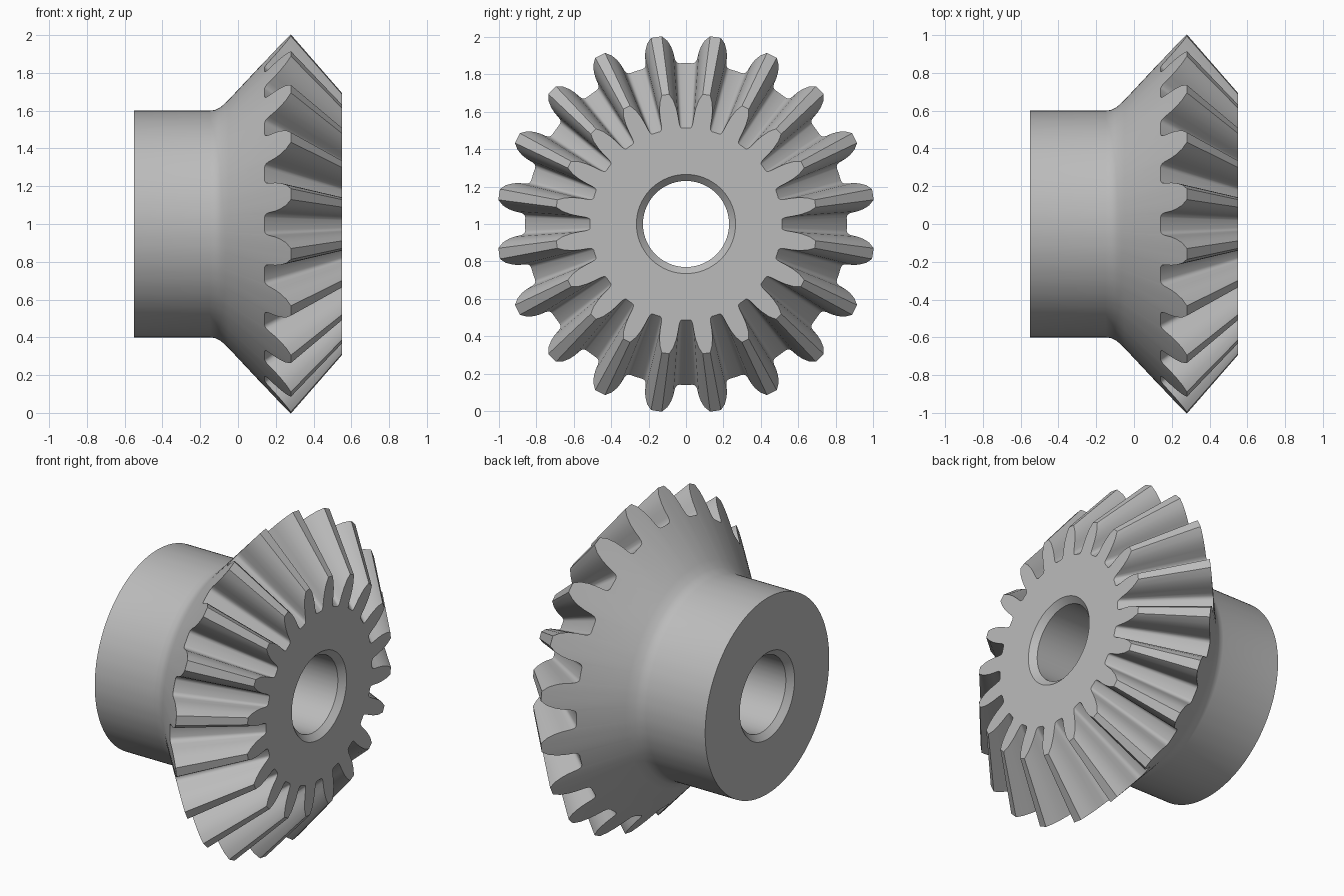
import bpy, bmesh
from math import sin, cos, radians

if "Cube" in bpy.data.objects:
    bpy.data.objects.remove(bpy.data.objects["Cube"], do_unlink=True)

TEETH = 20
PITCH = 360 / TEETH
APEX_X = 1.155      # point where all tooth lines converge
FRONT_X = 0.55      # flat front face

# half tooth: (degrees from tooth centre, height 0 root .. 1 tip)
half = [(6.8, 0), (6.0, .02), (5.45, .07), (5.1, .17), (4.75, .4),
        (4.2, .6), (3.2, .82), (1.65, 1)]
tooth = [(-PITCH / 2, 0)] + [(-a, h) for a, h in half] + [(a, h) for a, h in reversed(half)]
outline = [(radians(PITCH * (k + .5) + a), h) for k in range(TEETH) for a, h in tooth]


def point(x, r, a):
    return (x, r * sin(a), 1 + r * cos(a))


def circle(x, r):
    return [point(x, r, a) for a, h in outline]


def back_edge():
    # tooth outline lying on the back cone
    return [point(.14 + .14 * h, .86 + .152 * h, a) for a, h in outline]


def front_edge():
    # the same outline drawn towards the apex and cut by the front plane
    pts = []
    for a, h in outline:
        x, r = .14 + .14 * h, .86 + .152 * h
        pts.append(point(FRONT_X, r * (APEX_X - FRONT_X) / (APEX_X - x), a))
    return pts


# bore chamfer, hub, fillet, back cone, teeth, front face, bore chamfer
rings = [circle(x, r) for x, r in [(-.515, .23), (-.55, .265), (-.55, .6), (-.15, .6),
                                   (-.12, .604), (-.09, .62), (-.05, .657)]]
rings += [back_edge(), front_edge(), circle(FRONT_X, .265), circle(.515, .23)]

bm = bmesh.new()
loops = [[bm.verts.new(p) for p in ring] for ring in rings]
n = len(outline)
for j, low in enumerate(loops):
    high = loops[(j + 1) % len(loops)]
    for i in range(n):
        k = (i + 1) % n
        bm.faces.new((low[i], low[k], high[k], high[i]))
bmesh.ops.recalc_face_normals(bm, faces=bm.faces)
mesh = bpy.data.meshes.new("bevel_gear")
bm.to_mesh(mesh)
bm.free()

gear = bpy.data.objects.new("bevel_gear", mesh)
bpy.context.collection.objects.link(gear)

# plain grey metal
grey = bpy.data.materials.new("grey")
grey.use_nodes = True
color = (.5, .5, .5, 1)
grey.diffuse_color = color
grey.node_tree.nodes["Principled BSDF"].inputs["Base Color"].default_value = color
mesh.materials.append(grey)

bpy.ops.object.select_all(action='DESELECT')
gear.select_set(True)
bpy.context.view_layer.objects.active = gear
bpy.ops.object.shade_smooth_by_angle(angle=radians(36))
